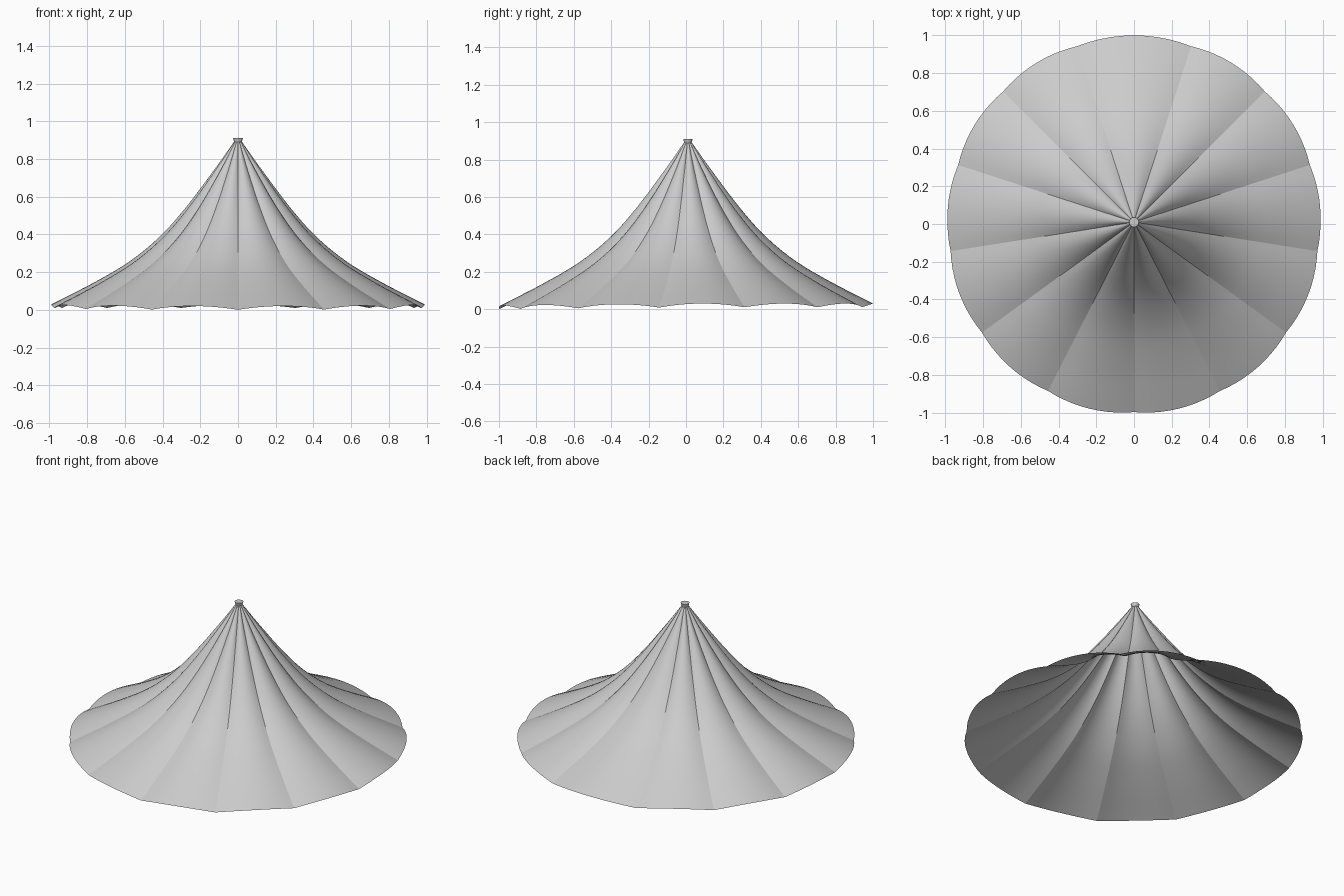
import bpy, bmesh, math
from mathutils import Vector

cube = bpy.data.objects.get("Cube")
if cube:
    bpy.data.objects.remove(cube)

fabric = bpy.data.materials.new("light_grey_fabric")
fabric.use_nodes = True
GREY = (0.6, 0.6, 0.6, 1)
fabric.diffuse_color = GREY
fabric.node_tree.nodes["Principled BSDF"].inputs["Base Color"].default_value = GREY

APEX_Y = 0.01
GORES, STEP = 13, math.radians(27)
SEGMENTS = 10     # columns per gore
# Radius and height along the crown of a gore, from neck to hem
PROFILE = [(0.022, 0.89), (0.12, 0.752), (0.28, 0.54), (0.42, 0.385),
           (0.58, 0.255), (0.77, 0.143), (0.99, 0.03)]


def smooth_path(points, steps):
    """Catmull-Rom curve through the points."""
    p = [Vector(q) for q in points]
    p = [2 * p[0] - p[1]] + p + [2 * p[-1] - p[-2]]
    path = []
    for a, b, c, d in zip(p, p[1:], p[2:], p[3:]):
        for i in range(steps):
            t = i / steps
            path.append(b + 0.5 * t * (c - a + t * (2*a - 5*b + 4*c - d + t * (3*(b - c) + d - a))))
    return path + [p[-2]]


def finish(bm, name):
    mesh = bpy.data.meshes.new(name)
    bm.to_mesh(mesh)
    bm.free()
    mesh.materials.append(fabric)
    obj = bpy.data.objects.new(name, mesh)
    bpy.context.collection.objects.link(obj)
    return obj


# Canopy: arched gores between sunken creases, the back gore being wider
path = smooth_path(PROFILE, 5)
normals = []
for i in range(len(path)):
    along = path[min(i + 1, len(path) - 1)] - path[max(i - 1, 0)]
    normals.append(Vector((-along.y, along.x)).normalized())

columns = []      # (angle, distance from gore centre: 0 crown, 1 crease)
start = math.radians(-90) - 6 * STEP
for g in range(GORES):
    width = STEP if g < GORES - 1 else math.tau - STEP * (GORES - 1)
    for s in range(SEGMENTS):
        f = s / SEGMENTS
        columns.append((start + g * STEP + f * width, abs(2 * f - 1)))

bm = bmesh.new()
grid = []
for angle, u in columns:
    front = max(0, -math.sin(angle))
    column = []
    for point, normal in zip(path, normals):
        depth = 0.022 * (1 - math.exp(-point.x / 0.15))
        r, z = point - normal * depth * u * u
        r *= 1 + 0.028 * front * point.x
        z -= 0.01 * front * point.x ** 3
        column.append(bm.verts.new((r * math.cos(angle), r * math.sin(angle) + APEX_Y, z)))
    grid.append(column)

for c, column in enumerate(grid):
    after = grid[(c + 1) % len(grid)]
    for i in range(len(path) - 1):
        bm.faces.new((column[i], column[i + 1], after[i + 1], after[i])).smooth = True
for column in grid[::SEGMENTS]:
    for a, b in zip(column, column[1:]):
        bm.edges.get((a, b)).smooth = False
finish(bm, "canopy")

# Peak cap: a short flared collar with a flat top
bm = bmesh.new()
bmesh.ops.create_cone(bm, cap_ends=True, segments=13, radius1=0.019, radius2=0.026, depth=0.026)
bmesh.ops.translate(bm, verts=bm.verts, vec=(0, APEX_Y, 0.898))
finish(bm, "peak_cap")
